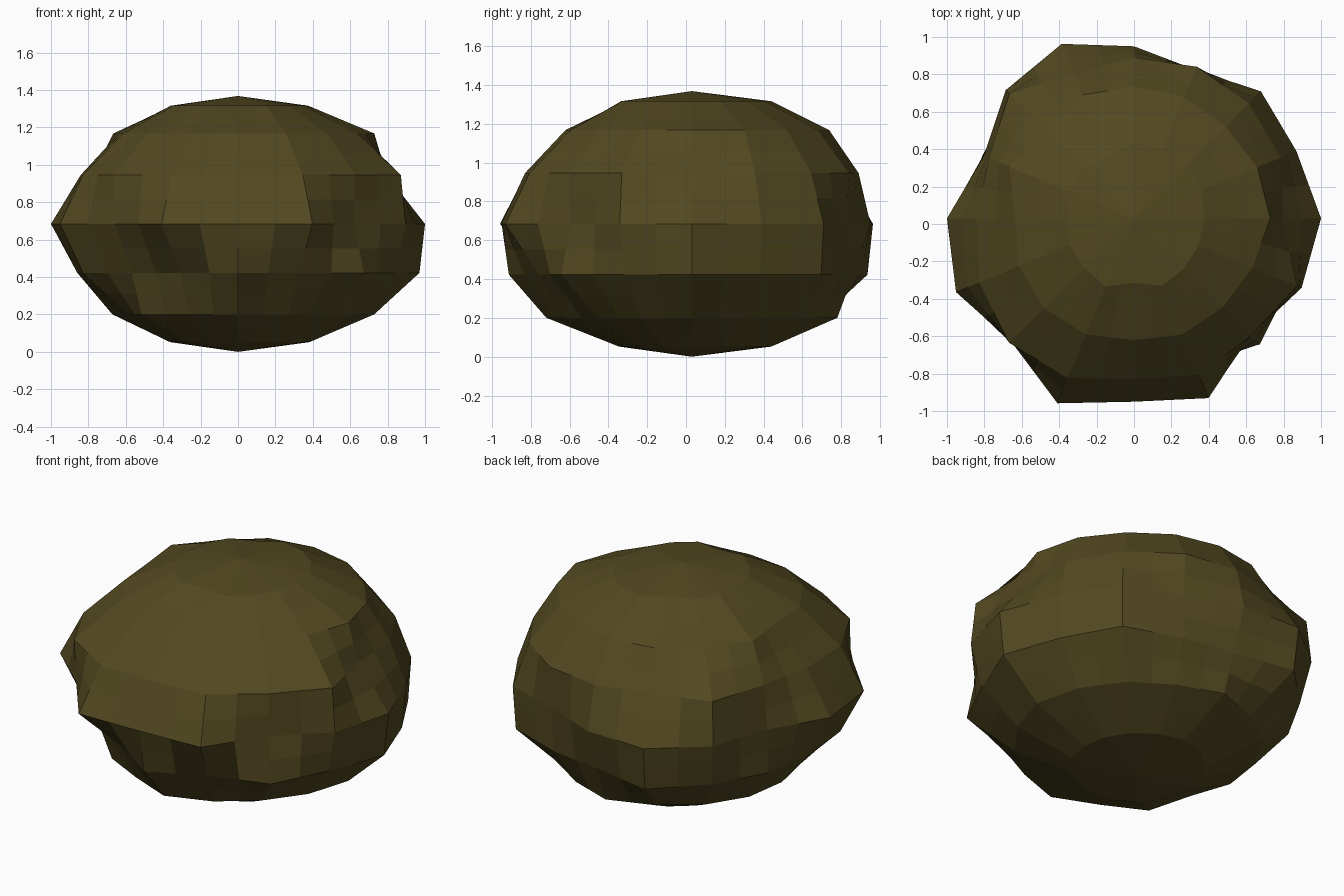
import bpy
import bmesh
from math import sin, cos, pi

if "Cube" in bpy.data.objects:
    bpy.data.objects.remove(bpy.data.objects["Cube"])

COLUMNS = 16
BANDS = 8
HALF_HEIGHT = 0.684
CENTRE_Y = 0.03

# Dents and bulges: percent of the even radius per column, from +x turning to +y
BASE = [100, 102, 103, 105, 107, 104, 100, 97, 95, 95, 100, 97, 98, 98, 99, 100]
LOW_SHELF = [103, 101, 100, 100, 106, 100, 98, 97, 95, 90, 103, 98, 106, 100, 97, 99]
LOWER = [105, 99, 102, 92, 90, 106, 98, 95, 93, 97, 87, 86, 102, 92, 103, 98]
MIDDLE = [100, 94, 96, 86, 92, 101, 97, 87, 100, 103, 93, 107, 98, 104, 88, 97]
UPPER = [86, 92, 94, 95, 93, 91, 102, 91, 91, 97, 102, 100, 93, 98, 96, 102]
HIGH_SHELF = [103, 101, 98, 99, 100, 101, 96, 102, 90, 94, 96, 95, 92, 95, 95, 97]
CROWN = [98, 102, 103, 105, 107, 92, 100, 98, 94, 97, 98, 103, 90, 102, 99, 98]
RINGS = [BASE, LOW_SHELF, LOWER, MIDDLE, UPPER, HIGH_SHELF, CROWN]


def make_material(name, colour):
    mat = bpy.data.materials.new(name)
    mat.use_nodes = True
    mat.diffuse_color = colour
    shader = mat.node_tree.nodes["Principled BSDF"]
    shader.inputs["Base Color"].default_value = colour
    shader.inputs["Roughness"].default_value = 0.9
    return mat


def build_boulder():
    bm = bmesh.new()
    rings = []
    for i, percents in enumerate(RINGS, start=1):
        polar = pi * i / BANDS
        z = HALF_HEIGHT * (1 - cos(polar))
        ring = []
        for k, percent in enumerate(percents):
            turn = 2 * pi * k / COLUMNS
            r = sin(polar) * percent / 100
            ring.append(bm.verts.new((r * cos(turn), CENTRE_Y + r * sin(turn), z)))
        rings.append(ring)
    bottom = bm.verts.new((0, CENTRE_Y, 0))
    top = bm.verts.new((0, CENTRE_Y, 2 * HALF_HEIGHT))

    # Side bands and the two end caps
    for k in range(COLUMNS):
        n = (k + 1) % COLUMNS
        for low, high in zip(rings, rings[1:]):
            bm.faces.new((low[k], low[n], high[n], high[k]))
        bm.faces.new((bottom, rings[0][n], rings[0][k]))
        bm.faces.new((top, rings[-1][k], rings[-1][n]))
    bmesh.ops.recalc_face_normals(bm, faces=bm.faces)

    mesh = bpy.data.meshes.new("boulder")
    bm.to_mesh(mesh)
    bm.free()
    obj = bpy.data.objects.new("boulder", mesh)
    bpy.context.collection.objects.link(obj)
    return obj


boulder = build_boulder()
boulder.data.materials.append(make_material("olive brown stone", (0.085, 0.066, 0.015, 1)))

# Split each warped face into small flat facets
facets = boulder.modifiers.new("facets", "SUBSURF")
facets.subdivision_type = "SIMPLE"
facets.levels = 1
facets.render_levels = 1
